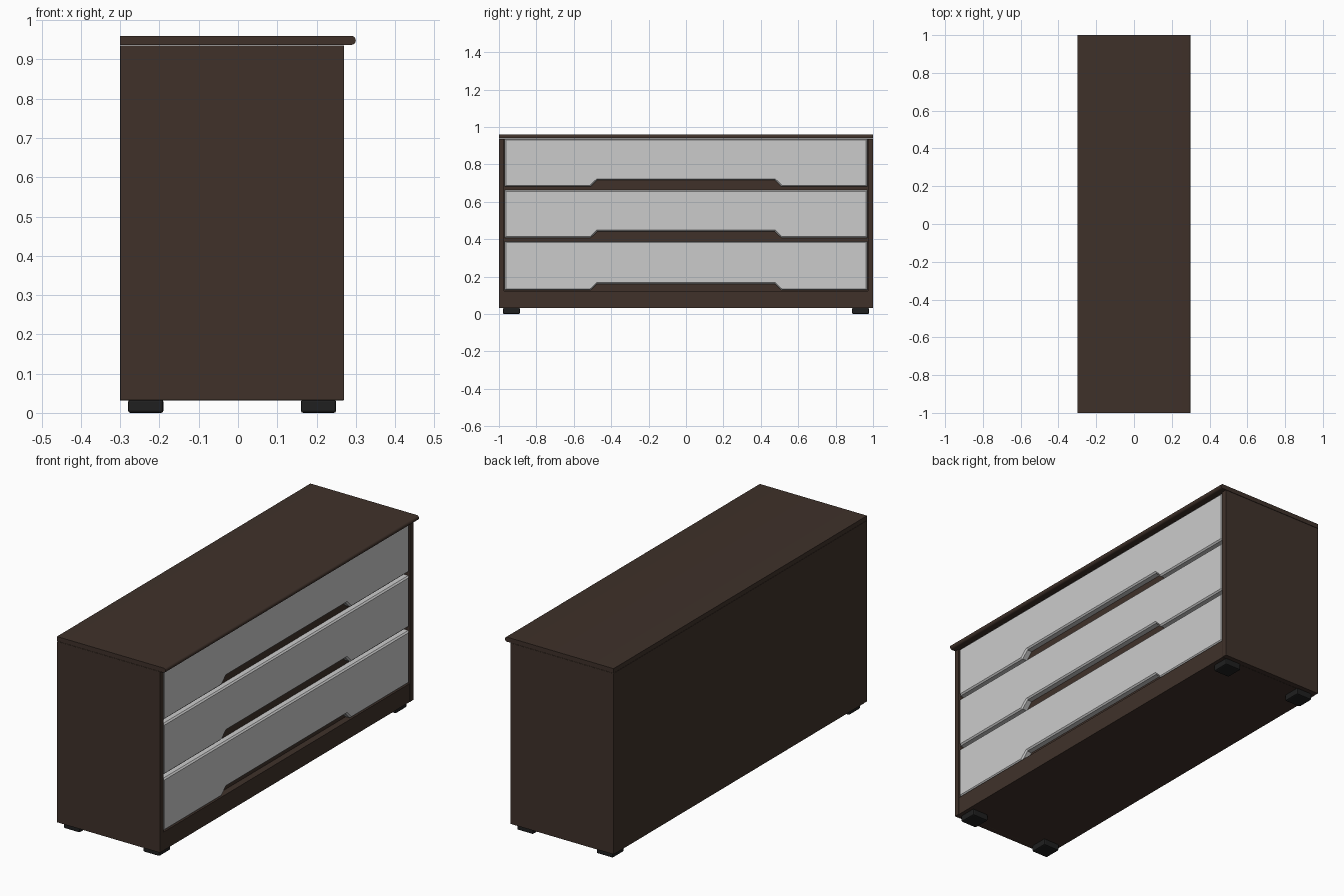
import bpy, bmesh, math

if "Cube" in bpy.data.objects:
    bpy.data.objects.remove(bpy.data.objects["Cube"])


def material(name, rgb):
    m = bpy.data.materials.new(name)
    m.diffuse_color = (*rgb, 1)
    m.use_nodes = True
    m.node_tree.nodes["Principled BSDF"].inputs["Base Color"].default_value = m.diffuse_color
    return m


WOOD = material("dark_wood", (0.05, 0.031, 0.023))
BLACK = material("foot_black", (0.014, 0.014, 0.014))


def finish(name, bm, mat=None):
    bmesh.ops.recalc_face_normals(bm, faces=bm.faces[:])
    me = bpy.data.meshes.new(name)
    bm.to_mesh(me)
    bm.free()
    ob = bpy.data.objects.new(name, me)
    bpy.context.collection.objects.link(ob)
    if mat:
        me.materials.append(mat)
    return ob


def box(name, x, y, z, mat, bevel=0.0):
    bm = bmesh.new()
    bmesh.ops.create_cube(bm, size=1)
    for v in bm.verts:
        v.co = [lo + (c + 0.5) * (hi - lo) for c, (lo, hi) in zip(v.co, (x, y, z))]
    if bevel:
        bmesh.ops.bevel(bm, geom=bm.edges[:], offset=bevel, segments=2,
                        profile=0.5, affect='EDGES')
    return finish(name, bm, mat)


def extrude(points, vec):
    bm = bmesh.new()
    face = bm.faces.new([bm.verts.new(p) for p in points])
    ext = bmesh.ops.extrude_face_region(bm, geom=[face])["geom"]
    bmesh.ops.translate(bm, vec=vec,
                        verts=[g for g in ext if isinstance(g, bmesh.types.BMVert)])
    return bm, [g for g in ext if isinstance(g, bmesh.types.BMFace)][0]


# Carcass: core behind the drawers, end panels and plinth
box("carcass_core", (-0.30, 0.235), (-0.972, 0.972), (0.032, 0.936), WOOD)
for side, s in (("left", -1), ("right", 1)):
    box(f"{side}_end_panel", (-0.30, 0.27), sorted((s * 0.972, s)),
        (0.032, 0.936), WOOD, 0.0015)
box("plinth", (0.20, 0.268), (-0.972, 0.972), (0.032, 0.124), WOOD)

# Top board with rounded front edge
r = 0.0115
outline = [(-0.30, -1, 0.937), (-0.30, -1, 0.96)]
for i in range(9):
    a = math.pi / 2 - math.pi * i / 8
    outline.append((0.30 - r + r * math.cos(a), -1, 0.9485 + r * math.sin(a)))
bm, _ = extrude(outline, (0, 2, 0))
top = finish("top_board", bm, WOOD)
bpy.context.view_layer.objects.active = top
top.select_set(True)
bpy.ops.object.shade_smooth_by_angle(angle=math.radians(35))

# Drawer fronts with a finger notch and chamfered face
for i, (z0, z1) in enumerate(((0.127, 0.388), (0.407, 0.662), (0.681, 0.936))):
    w, n = 0.97, z0 + 0.034
    yz = [(-w, z0), (-0.51, z0), (-0.475, n), (0.475, n), (0.51, z0),
          (w, z0), (w, z1), (-w, z1)]
    bm, front = extrude([(0.235, y, z) for y, z in yz], (0.033, 0, 0))
    bmesh.ops.bevel(bm, geom=list(front.edges), offset=0.007, segments=1,
                    profile=0.5, affect='EDGES')
    finish(f"drawer_front_{i + 1}", bm)

# Four block feet
for fx, x in (("front", (0.16, 0.25)), ("back", (-0.28, -0.19))):
    for fy, s in (("left", -1), ("right", 1)):
        box(f"{fx}_{fy}_foot", x, sorted((s * 0.888, s * 0.978)), (0, 0.034),
            BLACK, 0.006)
